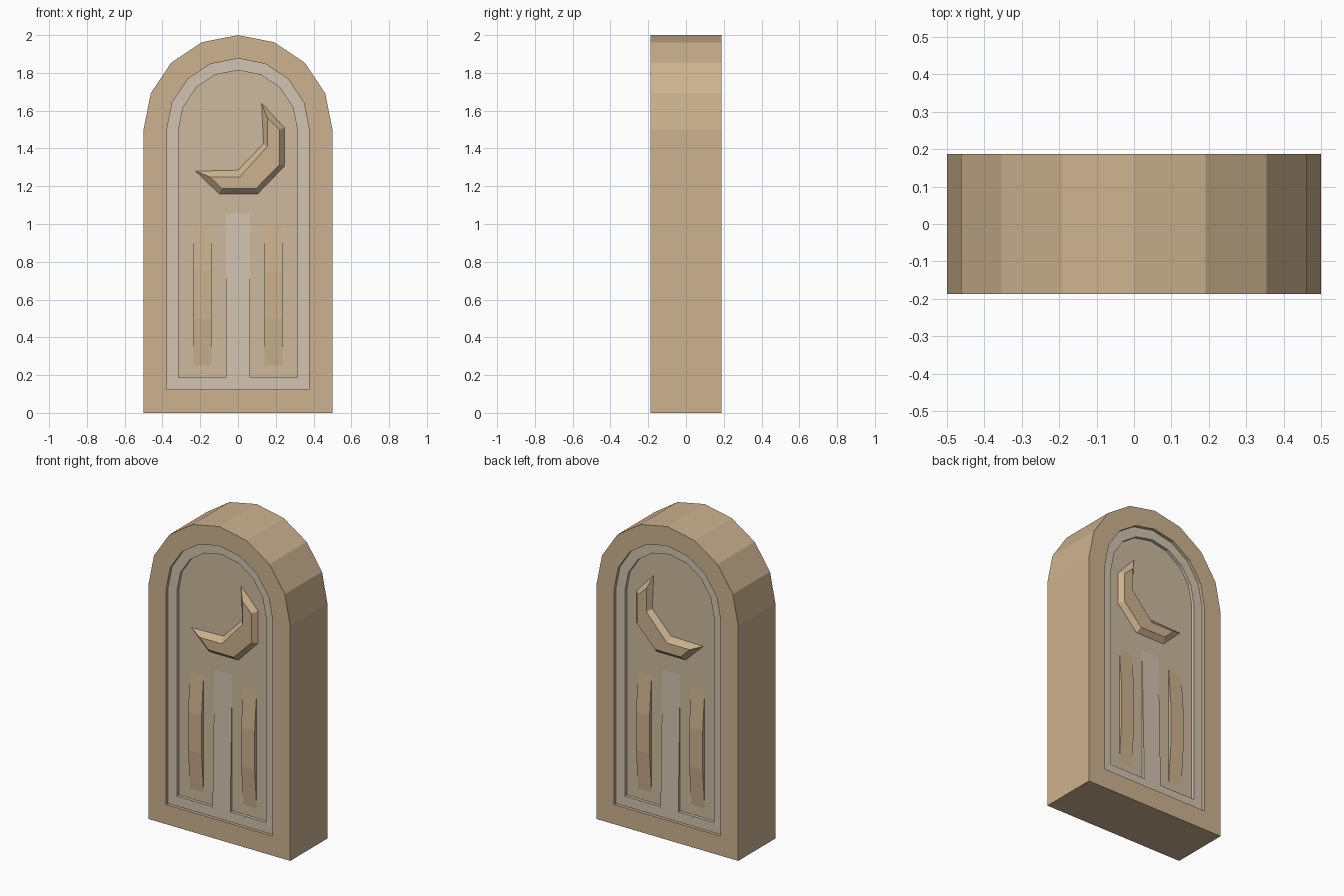
import bpy, bmesh, math

cube = bpy.data.objects.get("Cube")
if cube:
    bpy.data.objects.remove(cube)

HALF = 0.1875           # half thickness of the slab
BORDER_Y = HALF - 0.02  # half depth at the stepped border
PANEL_Y = HALF - 0.04   # half depth at the sunken panel
RELIEF_Y = HALF - 0.01  # half depth at the crescent's face


def material(name, rgb):
    color = [(c / 255) ** 2.2 for c in rgb] + [1]
    mat = bpy.data.materials.new(name)
    mat.use_nodes = True
    mat.diffuse_color = color
    mat.node_tree.nodes["Principled BSDF"].inputs["Base Color"].default_value = color
    return mat


def loft(name, loops, mat, ring=False):
    """Bridge equal loops; close them into a ring or cap both ends."""
    bm = bmesh.new()
    rows = [[bm.verts.new(p) for p in loop] for loop in loops]
    pairs = list(zip(rows, rows[1:]))
    if ring:
        pairs.append((rows[-1], rows[0]))
    else:
        bm.faces.new(rows[0])
        bm.faces.new(rows[-1])
    for a, b in pairs:
        for i in range(len(a)):
            j = (i + 1) % len(a)
            bm.faces.new((a[i], a[j], b[j], b[i]))
    bmesh.ops.recalc_face_normals(bm, faces=bm.faces[:])
    mesh = bpy.data.meshes.new(name)
    bm.to_mesh(mesh)
    bm.free()
    mesh.materials.append(mat)
    obj = bpy.data.objects.new(name, mesh)
    bpy.context.collection.objects.link(obj)
    return obj


def at_depth(outline, y):
    return [(x, y, z) for x, z in outline]


def arch(radius, bottom):
    arc = [(radius * math.cos(i * math.pi / 8), 1.5 + radius * math.sin(i * math.pi / 8))
           for i in range(9)]
    return [(radius, bottom)] + arc + [(-radius, bottom)]


def arch_ring(name, outer, inner, half, mat):
    loft(name, [at_depth(outer, -half), at_depth(inner, -half),
                at_depth(inner, half), at_depth(outer, half)], mat, ring=True)


def relief_bar(name, side, x0, x1, mat):
    """Extrude a (y, z) side profile, mirrored to both faces, along x."""
    profile = side + [(-y, z) for y, z in reversed(side)]
    loft(name, [[(x, y, z) for y, z in profile] for x in (x0, x1)], mat)


stone = material("warm_stone", (203, 177, 142))
pale = material("pale_stone", (208, 194, 175))
middle = material("panel_stone", (204, 184, 157))

# Stepped arched slab
outline = arch(0.5, 0)
opening = arch(0.3765, 0.125)
inner = arch(0.314, 0.1875)
arch_ring("outer_frame", outline, opening, HALF, stone)
arch_ring("border", opening, inner, BORDER_Y, pale)
loft("sunken_panel", [at_depth(inner, y) for y in (-PANEL_Y, PANEL_Y)], middle)

# Tapering centre post
relief_bar("centre_post", [(-BORDER_Y, 0.1875), (-PANEL_Y, 1.055)],
           -0.0625, 0.0625, pale)

# Bowed bars on either side
bow = [(-PANEL_Y, 0.25), (-BORDER_Y, 0.5), (-BORDER_Y, 0.75), (-PANEL_Y, 1.0)]
for name, s in (("left_bar", 1), ("right_bar", -1)):
    relief_bar(name, bow, s * 0.14, s * 0.235, stone)

# Bevelled crescent on both faces
base = [(0.125, 1.64), (0.245, 1.51), (0.245, 1.305), (0.105, 1.16),
        (-0.10, 1.16), (-0.225, 1.28), (0.0, 1.285), (0.135, 1.425)]
face = [(0.155, 1.56), (0.22, 1.5), (0.22, 1.315), (0.095, 1.187),
        (-0.085, 1.187), (-0.15, 1.25), (0.01, 1.25), (0.155, 1.41)]
loft("crescent", [at_depth(face, -RELIEF_Y), at_depth(base, -PANEL_Y),
                  at_depth(base, PANEL_Y), at_depth(face, RELIEF_Y)], stone)
